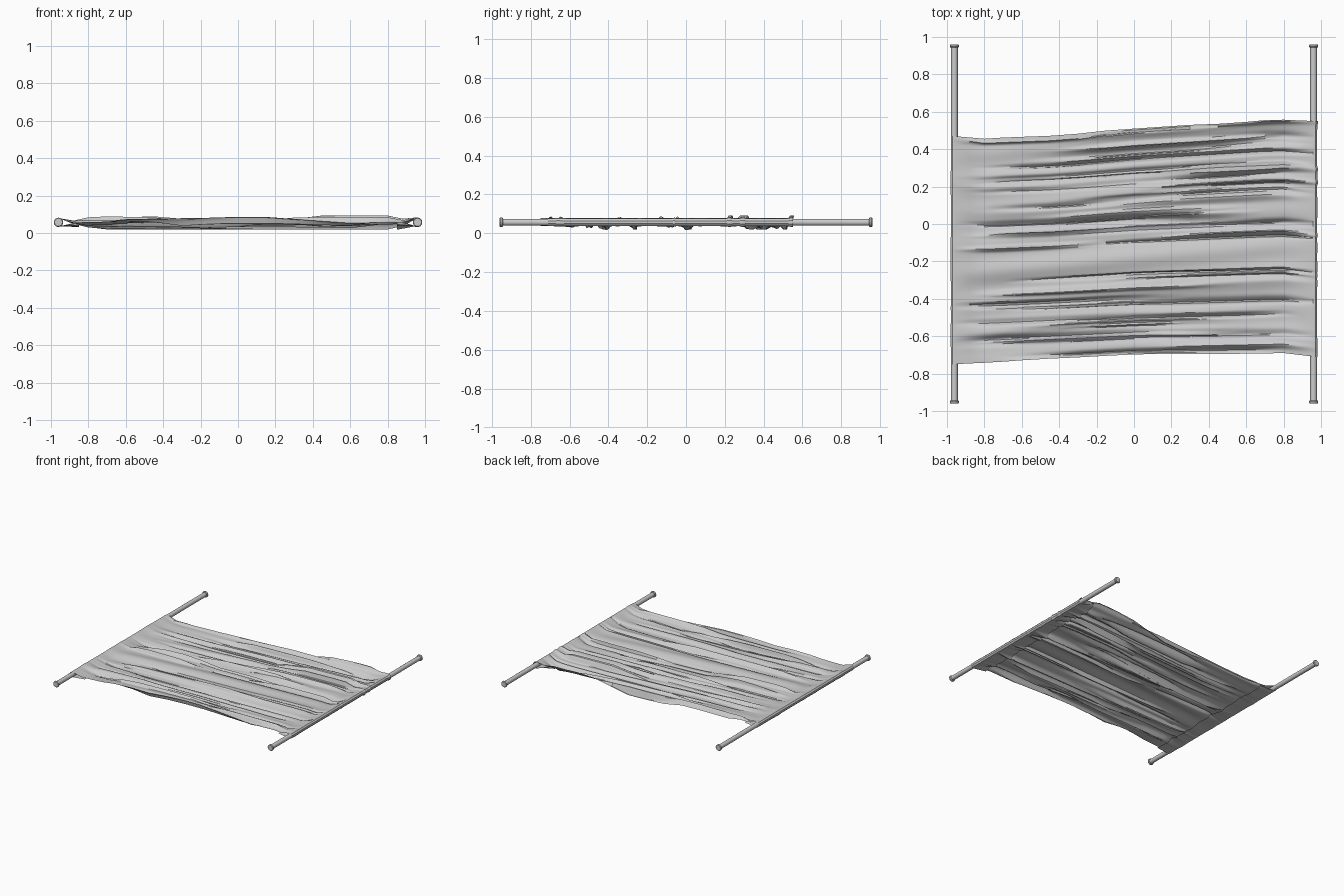
import bpy, bmesh, math, random

if "Cube" in bpy.data.objects:
    bpy.data.objects.remove(bpy.data.objects["Cube"])
random.seed(11)

ROD_X, ROD_Z, ROD_R = 0.96, 0.057, 0.018


def finish(name, bm, smooth=False):
    bmesh.ops.recalc_face_normals(bm, faces=bm.faces)
    me = bpy.data.meshes.new(name)
    bm.to_mesh(me)
    bm.free()
    ob = bpy.data.objects.new(name, me)
    bpy.context.collection.objects.link(ob)
    bpy.context.view_layer.objects.active = ob
    ob.select_set(True)
    if smooth:
        bpy.ops.object.shade_smooth_by_angle(angle=math.radians(35))
    ob.select_set(False)
    return ob


# Poles: lathed profile with a collar at each end
def pole(name, x):
    prof = [(0, -.96), (.021, -.96), (.025, -.956), (.025, -.948), (.021, -.943), (ROD_R, -.943),
            (ROD_R, .943), (.021, .943), (.025, .948), (.025, .956), (.021, .96), (0, .96)]
    bm = bmesh.new()
    n = 16
    rings = []
    for r, y in prof:
        if r == 0:
            rings.append([bm.verts.new((x, y, ROD_Z))] * n)
        else:
            rings.append([bm.verts.new((x + r * math.cos(2 * math.pi * i / n), y,
                                        ROD_Z + r * math.sin(2 * math.pi * i / n))) for i in range(n)])
    for a, b in zip(rings, rings[1:]):
        for i in range(n):
            j = (i + 1) % n
            vs = list(dict.fromkeys([a[i], a[j], b[j], b[i]]))
            bm.faces.new(vs)
    return finish(name, bm, True)


pole("left_pole", -ROD_X)
pole("right_pole", ROD_X)


# Cloth outline, read as y against x
def interp(pts, x):
    if x <= pts[0][0]:
        return pts[0][1]
    for (x0, y0), (x1, y1) in zip(pts, pts[1:]):
        if x <= x1:
            return y0 + (y1 - y0) * (x - x0) / (x1 - x0)
    return pts[-1][1]


LOW = [(-.97, -.75), (-.5, -.727), (0, -.705), (.8, -.69), (.97, -.71)]
HIGH = [(-.97, .47), (-.8, .46), (-.4, .475), (0, .51), (.75, .56), (.97, .55)]

# Folds: centre, width, height, sideways lean, start x, end x
folds = []
for k in range(62):
    c = random.random()
    if 0.40 < c < 0.49:
        continue
    a = random.uniform(-1.0, .3)
    folds.append((c, random.uniform(.006, .016), random.choice((-1, 1)) * random.uniform(.012, .032),
                  random.uniform(-.012, .012), a, a + random.uniform(.7, 1.7)))


def fold_offset(x, v):
    z = .008 * math.sin(v * 19 + x) + .006 * math.sin(v * 47 - 2 * x)
    dy = 0
    for c, w, h, lean, a, b in folds:
        f = max(0, min(1, (x - a) / .2, (b - x) / .2))
        g = f * math.exp(-((v - c) / w) ** 2)
        z += h * g
        dy += lean * g
    z = max(-.038, min(.036, z))
    # lowest sag near the right back edge
    z -= .025 * math.exp(-((v - .93) / .015) ** 2) * max(0, 1 - abs(x - .8) / .5)
    return dy, z


# Lengthwise path: wrap round left pole, span, wrap round right pole
def wrap(side):
    path = [(side * .85, -.012)]
    for d in (-110, -60, -20, 20, 60, 100):
        t = math.radians(d)
        path.append((side * (ROD_X + .021 * math.cos(t)), .021 * math.sin(t)))
    return path


span = [(x, 0.0) for x in (-.88, -.8, -.7, -.6, -.45, -.3, -.15, 0, .15, .3, .45, .6, .7, .8, .88)]
path = wrap(-1) + span + wrap(1)[::-1]
NV = 190
bm = bmesh.new()
rows = []
for i, (x, off) in enumerate(path):
    on_wrap = i < 7 or i >= len(path) - 7
    lo, hi = interp(LOW, x), interp(HIGH, x)
    env = max(0, min(1, (.96 - abs(x)) / .15))
    row = []
    for j in range(NV + 1):
        v = j / NV
        dy, dz = fold_offset(x, v)
        px = x
        z = ROD_Z + off + dz * env
        if on_wrap and abs(x) > .9:
            bump = 1 + max(0, dz) * 7
            s = math.copysign(1, x)
            px = s * min(1, ROD_X + (abs(x) - ROD_X) * bump)
            z = ROD_Z + off * bump
        row.append(bm.verts.new((px, lo + (hi - lo) * v + dy * env, max(0, z))))
    rows.append(row)
for a, b in zip(rows, rows[1:]):
    for j in range(NV):
        bm.faces.new((a[j], b[j], b[j + 1], a[j + 1]))
finish("wrinkled_cloth", bm, True)
